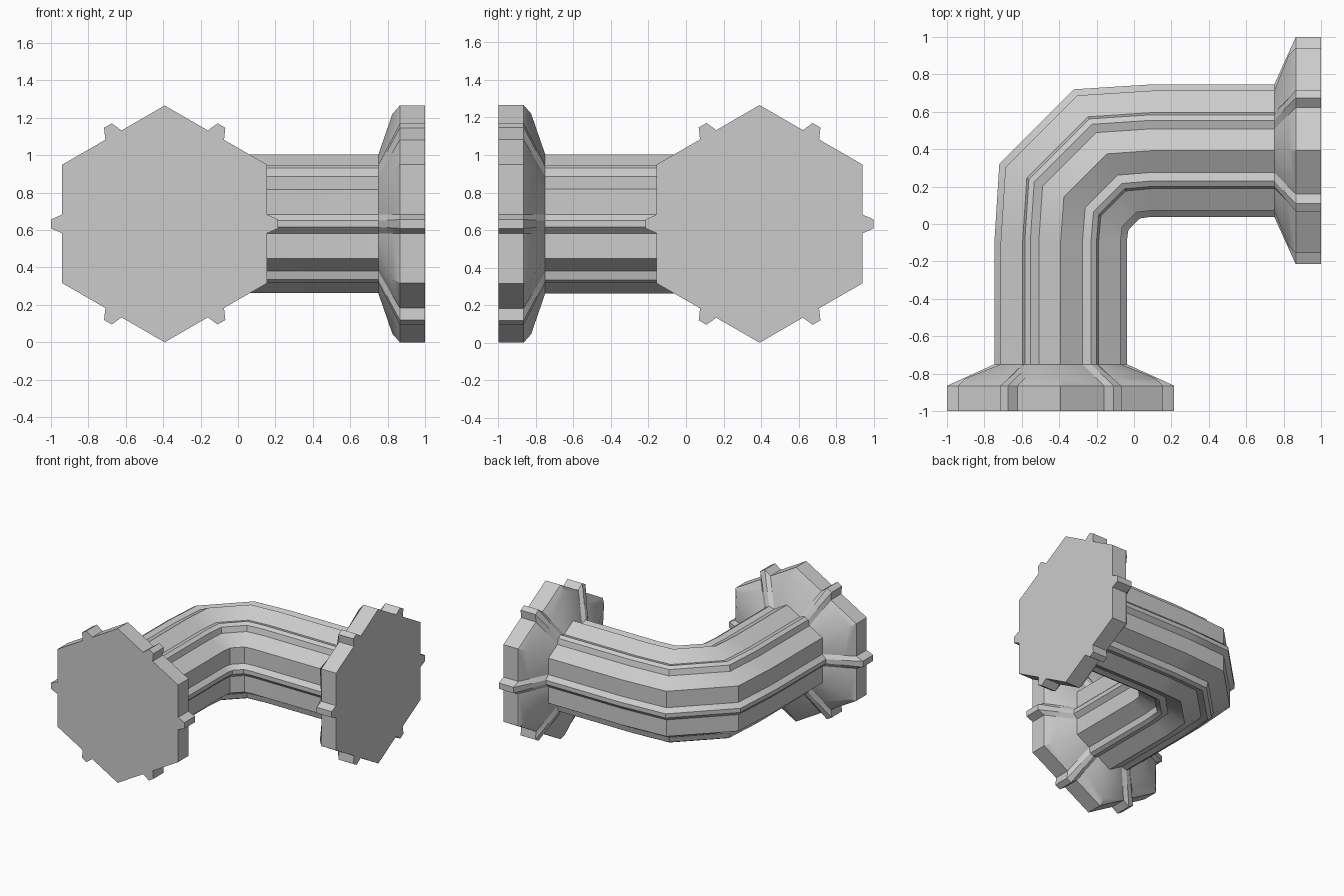
import bpy, bmesh
from math import radians
from mathutils import Matrix, Vector

if "Cube" in bpy.data.objects:
    bpy.data.objects.remove(bpy.data.objects["Cube"])

CZ = 0.633    # height of the pipe axis
OFF = 0.392   # distance of each arm's axis from the model centre


def profile(corner, flat, tip, tip_half, base_half=0.05):
    """Hexagon with a point at the top and a tapered rib on each flat."""
    pts = []
    for k in range(6):
        rot = Matrix.Rotation(radians(60 * k), 2)
        pts.append(rot @ Vector((0, corner)))
        for r, s in ((flat, -base_half), (tip, -tip_half), (tip, tip_half), (flat, base_half)):
            # radial direction is 30 degrees past the corner
            pts.append(rot @ Matrix.Rotation(radians(30), 2) @ Vector((-s, r)))
    return pts


def loft(name, rings, cap=False):
    """Each ring: (profile, centre xy, direction of the outward axis xy)."""
    bm = bmesh.new()
    loops = []
    for pts, c, d in rings:
        loops.append([bm.verts.new((c[0] + p.x * d[0], c[1] + p.x * d[1], CZ + p.y)) for p in pts])
    n = len(loops[0])
    for a, b in zip(loops, loops[1:]):
        for i in range(n):
            j = (i + 1) % n
            bm.faces.new((a[i], a[j], b[j], b[i]))
    if cap:
        bm.faces.new(loops[0])
    bmesh.ops.recalc_face_normals(bm, faces=bm.faces)
    # open lofts: make sure the topmost face looks up
    top = max(bm.faces, key=lambda f: f.normal.z * f.normal.z + f.calc_center_median().z)
    if top.normal.z < 0:
        bmesh.ops.reverse_faces(bm, faces=bm.faces)
    me = bpy.data.meshes.new(name)
    bm.to_mesh(me)
    bm.free()
    me.shade_smooth()
    me.set_sharp_from_angle(angle=radians(30))
    ob = bpy.data.objects.new(name, me)
    bpy.context.collection.objects.link(ob)
    return ob


def swap(ring):
    """Mirror a ring across the elbow's diagonal."""
    pts, c, d = ring
    return pts, (-c[1], -c[0]), (-d[1], -d[0])


pipe = profile(0.37, 0.32, 0.354, 0.017)
shoulder = profile(0.587, 0.469, 0.52, 0.021)
rim = profile(0.633, 0.548, 0.607, 0.024)

# Elbow pipe: one arm and half the bend, then mirrored
half = [
    (pipe, (-OFF, -0.75), (1, 0)),
    (pipe, (-OFF, -0.09), (1, 0)),
    (pipe, (-0.375, 0.145), (0.975, -0.495)),
]
loft("elbow_pipe", half + [swap(r) for r in reversed(half)])

# End flanges
flange = [(pts, (-OFF, y), (1, 0)) for pts, y in
          ((rim, -1.0), (rim, -0.865), (shoulder, -0.825), (pipe, -0.75))]
loft("front_flange", flange, cap=True)
loft("side_flange", [swap(r) for r in flange], cap=True)
